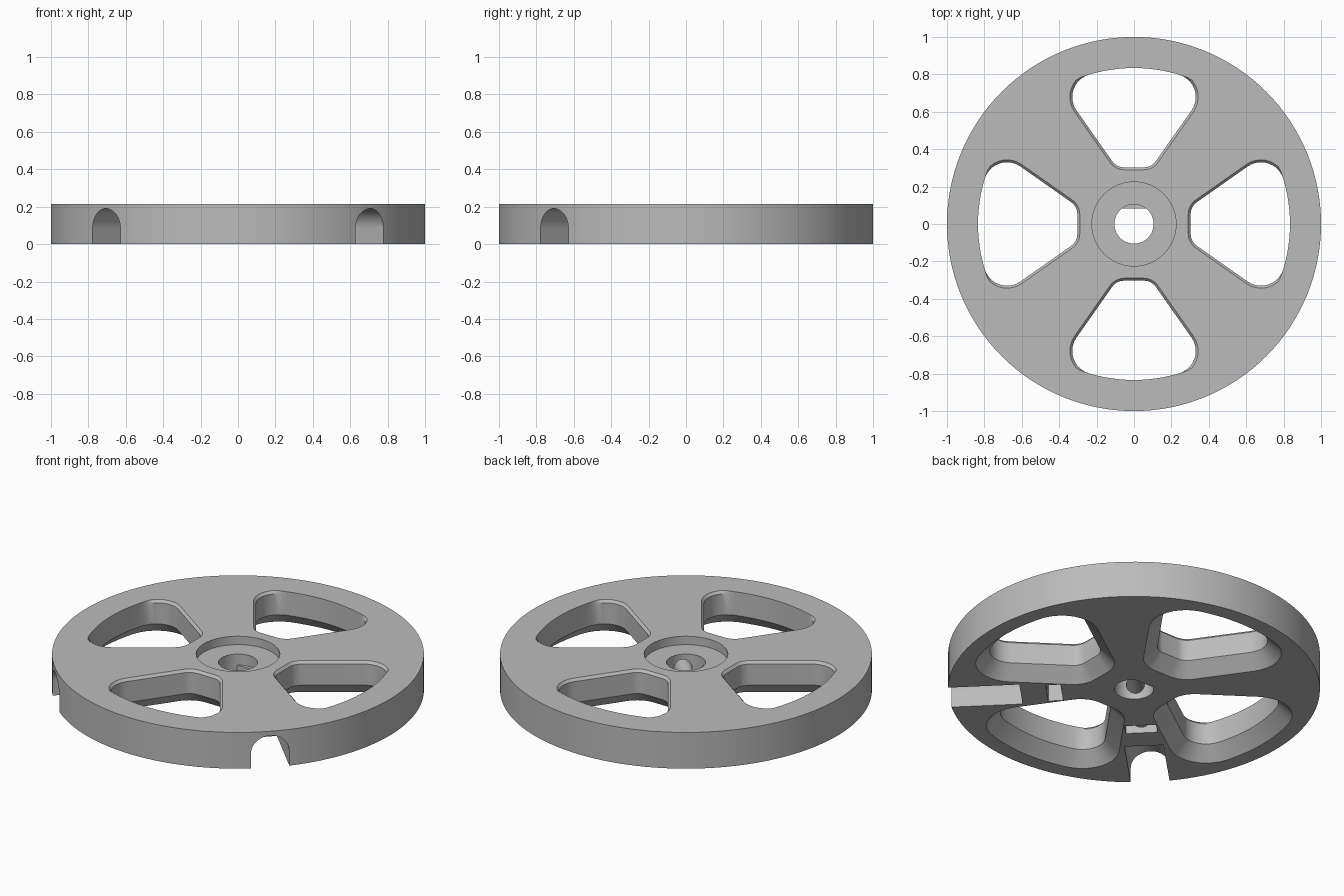
import bpy, bmesh, math
from mathutils import Matrix

if "Cube" in bpy.data.objects:
    bpy.data.objects.remove(bpy.data.objects["Cube"])

H = 0.215            # wheel thickness
RIM = 0.834          # outer radius of the windows
SLOPE = math.radians(35)

grey = bpy.data.materials.new("plain grey")
grey.diffuse_color = (0.5, 0.5, 0.5, 1)
grey.use_nodes = True
grey.node_tree.nodes["Principled BSDF"].inputs["Base Color"].default_value = grey.diffuse_color


def loft(name, sections):
    """Closed solid through rings of equal point count: [(z, [(x, y)...])...]"""
    bm = bmesh.new()
    rings = [[bm.verts.new((x, y, z)) for x, y in pts] for z, pts in sections]
    n = len(rings[0])
    for a, b in zip(rings, rings[1:]):
        for i in range(n):
            j = (i + 1) % n
            bm.faces.new((a[i], a[j], b[j], b[i]))
    bm.faces.new(rings[0][::-1])
    bm.faces.new(rings[-1])
    bmesh.ops.recalc_face_normals(bm, faces=bm.faces)
    me = bpy.data.meshes.new(name)
    bm.to_mesh(me)
    bm.free()
    me.materials.append(grey)
    ob = bpy.data.objects.new(name, me)
    bpy.context.collection.objects.link(ob)
    return ob


def circle(r, n):
    return [(r * math.cos(2 * math.pi * i / n), r * math.sin(2 * math.pi * i / n))
            for i in range(n)]


def rect(x0, x1, w):
    return [(x0, -w), (x1, -w), (x1, w), (x0, w)]


def arc(cx, cy, r, a0, a1, n):
    return [(cx + r * math.cos(a0 + (a1 - a0) * i / n),
             cy + r * math.sin(a0 + (a1 - a0) * i / n)) for i in range(n + 1)]


def window_outline(off, rim):
    """Rounded wedge opening, grown outward by off and limited to radius rim."""
    top = math.atan2(0.679, 0.205)
    half = arc(0.052, 0.383, 0.08 + off, -math.pi / 2, -SLOPE, 8)
    half += arc(0.205, 0.679, 0.125 + off, -SLOPE, top, 10)
    half += arc(0, 0, RIM + off, top, math.pi / 2, 6)[1:-1]
    pts = half + [(0, RIM + off)] + [(-x, y) for x, y in reversed(half)]
    out = []
    for x, y in pts:
        k = min(1, rim / math.hypot(x, y))
        out.append((x * k, y * k))
    return out


cutters = []


def cutter(name, sections, matrix=Matrix()):
    ob = loft(name, sections)
    ob.data.transform(matrix)
    ob.hide_render = True
    ob.hide_viewport = False
    cutters.append(ob)


# Disc
wheel = loft("wheel_disc", [(0, circle(1, 128)), (H, circle(1, 128))])

# Four windows: wide flare underneath, fine chamfer on top
flare = 0.075
sections = [(-0.02, window_outline(flare + 0.02, 2)), (flare, window_outline(0, 2)),
            (0.2, window_outline(0, 2)), (H, window_outline(0.013, RIM)),
            (H + 0.02, window_outline(0.013, RIM))]
for i in range(4):
    cutter("window_cutter", sections, Matrix.Rotation(i * math.pi / 2, 4, 'Z'))

# Hub recess, bore and the flat-sided lower bore
cutter("recess_cutter", [(H - 0.05, circle(0.225, 64)), (H + 0.05, circle(0.225, 64))])
cutter("bore_cutter", [(0.1, circle(0.105, 48)), (H, circle(0.105, 48))])
d_shape = [(x, min(y, 0.086)) for x, y in circle(0.105, 48) if y < 0.0865]
cutter("flat_bore_cutter", [(-0.05, d_shape), (0.12, d_shape)])

# Two spokes carry an arched rim slot, a nut pocket and a screw hole
lay = Matrix(((0, 0, 1, 0), (1, 0, 0, 0), (0, 1, 0, 0), (0, 0, 0, 1)))  # extrude along x
arch = [(-0.105, -0.05), (0.105, -0.05)] + arc(0, 0.085, 0.105, 0, math.pi, 24)
hole = [(x, y + 0.085) for x, y in circle(0.05, 24)]
for deg in (-45, -135):
    turn = Matrix.Rotation(math.radians(deg), 4, 'Z')
    cutter("rim_slot_cutter", [(0.61, arch), (1.1, arch)], turn @ lay)
    cutter("screw_hole_cutter", [(0.02, hole), (0.65, hole)], turn @ lay)
    pocket = rect(0.39, 0.47, 0.085)
    cutter("nut_pocket_cutter", [(-0.05, pocket), (0.165, pocket)], turn)

# Apply the cuts
for c in cutters:
    m = wheel.modifiers.new(c.name, 'BOOLEAN')
    m.operation = 'DIFFERENCE'
    m.solver = 'EXACT'
    m.object = c
bpy.context.view_layer.update()
result = bpy.data.meshes.new_from_object(
    wheel.evaluated_get(bpy.context.evaluated_depsgraph_get()))
wheel.modifiers.clear()
wheel.data = result
for c in cutters:
    bpy.data.objects.remove(c)

# Smooth walls, sharp edges
bpy.ops.object.select_all(action='DESELECT')
wheel.select_set(True)
bpy.context.view_layer.objects.active = wheel
bpy.ops.object.shade_smooth_by_angle(angle=math.radians(25))
